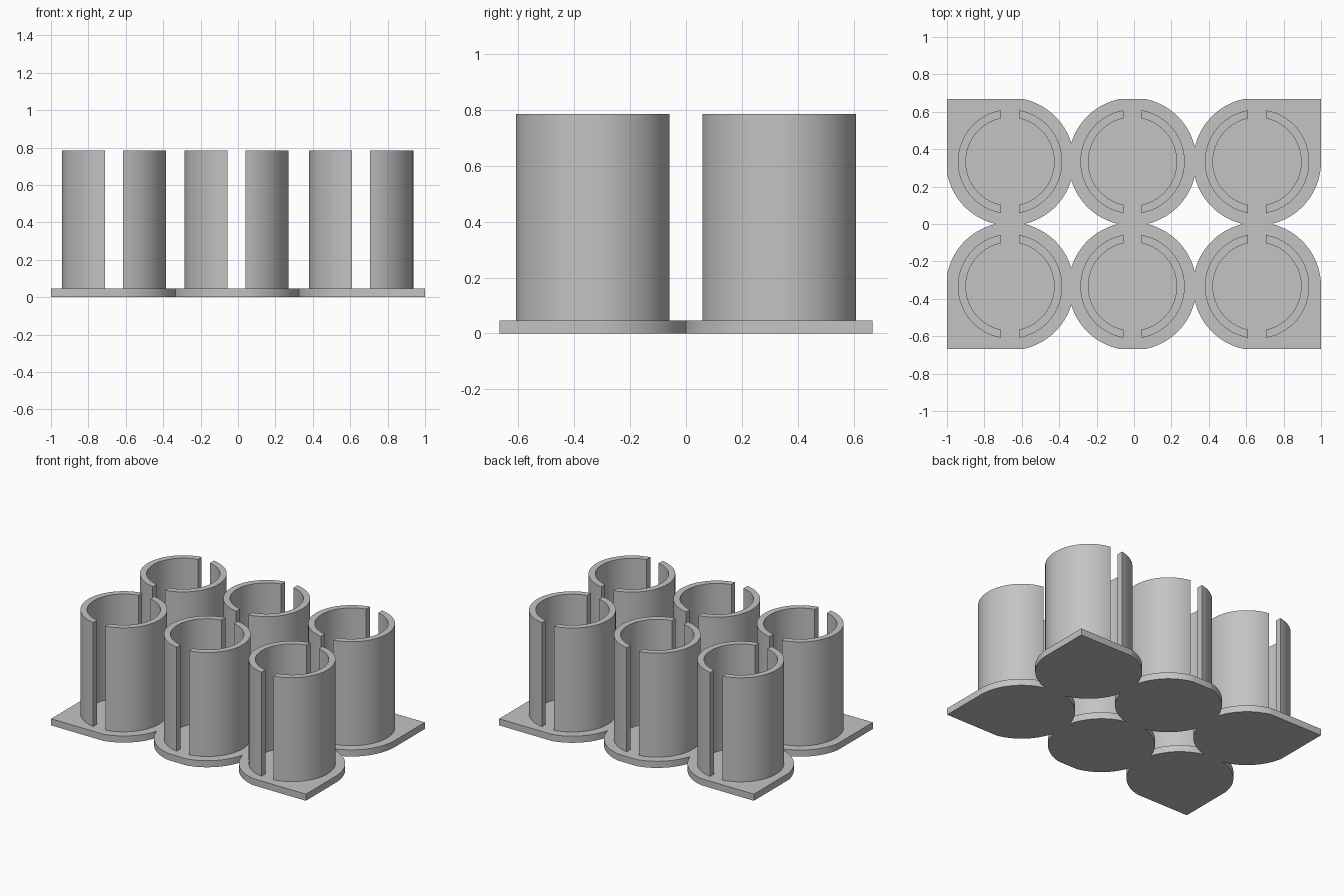
import bpy, bmesh
from math import radians, cos, sin, acos, pi

if "Cube" in bpy.data.objects:
    bpy.data.objects.remove(bpy.data.objects["Cube"])

COLUMNS = (-0.663, -0.008, 0.658)
ROW_Y = 0.3335
PAD_R, HALF_DEPTH = 0.342, 0.667
BASE_TOP, TUBE_TOP = 0.047, 0.785
OUTER_R, INNER_R, HALF_SLOT = 0.279, 0.236, 0.048

grey = bpy.data.materials.new("plain_grey")
grey.use_nodes = True
grey.diffuse_color = (0.55, 0.55, 0.55, 1)
grey.node_tree.nodes["Principled BSDF"].inputs["Base Color"].default_value = grey.diffuse_color


def extruded(name, bm, height):
    """Raise the flat faces of bm into a solid and make it an object."""
    result = bmesh.ops.extrude_face_region(bm, geom=bm.faces[:])
    top = [v for v in result["geom"] if isinstance(v, bmesh.types.BMVert)]
    bmesh.ops.translate(bm, verts=top, vec=(0, 0, height))
    bmesh.ops.recalc_face_normals(bm, faces=bm.faces[:])
    mesh = bpy.data.meshes.new(name)
    bm.to_mesh(mesh)
    bm.free()
    mesh.materials.append(grey)
    obj = bpy.data.objects.new(name, mesh)
    bpy.context.collection.objects.link(obj)
    bpy.ops.object.select_all(action="DESELECT")
    obj.select_set(True)
    bpy.context.view_layer.objects.active = obj
    bpy.ops.object.shade_smooth_by_angle(angle=radians(30))
    return obj


def add_polygon(bm, points, z):
    return bm.faces.new([bm.verts.new((x, y, z)) for x, y in points])


def pad_outline(cx, cy, sx, sy, steps=96):
    """Round pad; corner pads have their outward quadrant squared off."""
    points, squared = [], False
    for i in range(steps):
        a = 2 * pi * (i + 0.5) / steps
        dx, dy = cos(a), sin(a)
        if sx and dx * sx > 0 and dy * sy > 0:
            if not squared:
                points.append((cx + sx * PAD_R, cy + sy * PAD_R))
                squared = True
            continue
        points.append((cx + PAD_R * dx, cy + PAD_R * dy))
    return points


# Base plate: six pads, trimmed to neighbouring cells and welded
base = bmesh.new()
mids = [(a + b) / 2 for a, b in zip(COLUMNS, COLUMNS[1:])]
limits = [-1, *mids, 1]
for col, cx in enumerate(COLUMNS):
    for sy in (-1, 1):
        pad = bmesh.new()
        add_polygon(pad, pad_outline(cx, sy * ROW_Y, col - 1, sy), 0)
        cuts = [((limits[col], 0, 0), (-1, 0, 0)),
                ((limits[col + 1], 0, 0), (1, 0, 0)),
                ((0, 0, 0), (0, -sy, 0)),
                ((0, sy * HALF_DEPTH, 0), (0, sy, 0))]
        for co, no in cuts:
            bmesh.ops.bisect_plane(pad, geom=pad.verts[:] + pad.edges[:] + pad.faces[:],
                                   plane_co=co, plane_no=no, clear_outer=True)
        for face in pad.faces:
            add_polygon(base, [v.co.xy for v in face.verts], 0)
        pad.free()
bmesh.ops.remove_doubles(base, verts=base.verts[:], dist=0.0005)
extruded("base_plate", base, BASE_TOP)


def half_ring(cx, cy, side, steps=48):
    """Half of a tube wall with straight, parallel slot edges."""
    points = []
    for radius, direction in ((OUTER_R, 1), (INNER_R, -1)):
        reach = acos(HALF_SLOT / radius) * direction
        for i in range(steps + 1):
            a = reach * (2 * i / steps - 1)
            points.append((cx + side * radius * cos(a), cy + radius * sin(a)))
    return points


# Slotted tubes: two half walls on each pad
for cx, col in zip(COLUMNS, ("right", "middle", "left")):
    for sy, row in ((-1, "front"), (1, "back")):
        tube = bmesh.new()
        for side in (-1, 1):
            add_polygon(tube, half_ring(cx, sy * ROW_Y, side), BASE_TOP)
        extruded(f"slotted_tube_{row}_{col}", tube, TUBE_TOP - BASE_TOP)
